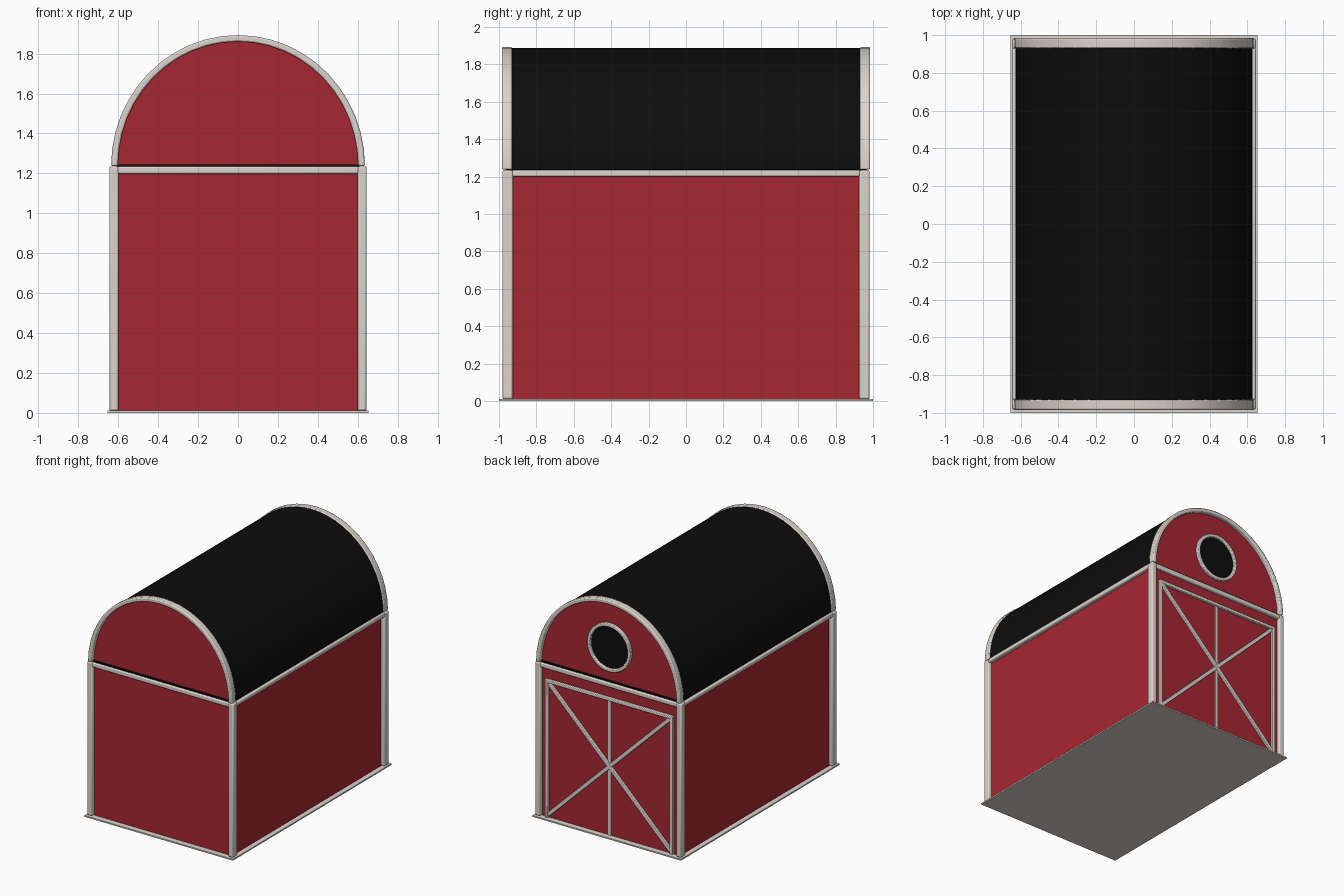
import bpy, bmesh, math
from mathutils import Matrix

if "Cube" in bpy.data.objects:
    bpy.data.objects.remove(bpy.data.objects["Cube"])


def material(name, rgb):
    m = bpy.data.materials.new(name)
    m.diffuse_color = (*rgb, 1)
    m.use_nodes = True
    m.node_tree.nodes["Principled BSDF"].inputs["Base Color"].default_value = m.diffuse_color
    return m


RED = material("barn red", (0.39, 0.02, 0.033))
WHITE = material("warm white", (0.72, 0.66, 0.61))
BLACK = material("roof black", (0.004, 0.004, 0.004))

SPRING = 1.237  # height where the arch begins


def finish(name, bm, mat, bevel=0):
    bmesh.ops.recalc_face_normals(bm, faces=bm.faces)
    me = bpy.data.meshes.new(name)
    bm.to_mesh(me)
    bm.free()
    me.materials.append(mat)
    ob = bpy.data.objects.new(name, me)
    bpy.context.collection.objects.link(ob)
    if bevel:
        mod = ob.modifiers.new("Bevel", 'BEVEL')
        mod.width, mod.segments = bevel, 2
    bpy.ops.object.select_all(action='DESELECT')
    ob.select_set(True)
    bpy.context.view_layer.objects.active = ob
    bpy.ops.object.shade_smooth_by_angle(angle=math.radians(32))
    return ob


def box(name, x, y, z, mat, bevel=0):
    """Box from (min, max) pairs."""
    bm = bmesh.new()
    size = [b - a for a, b in (x, y, z)]
    mid = [(a + b) / 2 for a, b in (x, y, z)]
    bmesh.ops.create_cube(bm, size=1, matrix=Matrix.Translation(mid) @ Matrix.Diagonal((*size, 1)))
    return finish(name, bm, mat, bevel)


def bar(name, a, b, width, y, mat, bevel=0):
    """Flat bar between two (x, z) points, spanning the y range."""
    dx, dz = b[0] - a[0], b[1] - a[1]
    rot = Matrix.Rotation(-math.atan2(dz, dx), 4, 'Y')
    mid = ((a[0] + b[0]) / 2, (y[0] + y[1]) / 2, (a[1] + b[1]) / 2)
    bm = bmesh.new()
    bmesh.ops.create_cube(bm, size=1, matrix=Matrix.Translation(mid) @ rot @
                          Matrix.Diagonal((math.hypot(dx, dz), y[1] - y[0], width, 1)))
    return finish(name, bm, mat, bevel)


def arc(rx, rz, zc, n, full=False):
    total = 2 * math.pi if full else math.pi
    return [(rx * math.cos(total * i / n), zc + rz * math.sin(total * i / n))
            for i in range(n if full else n + 1)]


def solid(name, pts, y, mat):
    """Extrude an (x, z) outline along y."""
    bm = bmesh.new()
    f = bm.faces.new([bm.verts.new((x, y[0], z)) for x, z in pts])
    ext = bmesh.ops.extrude_face_region(bm, geom=[f])['geom']
    bmesh.ops.translate(bm, vec=(0, y[1] - y[0], 0),
                        verts=[v for v in ext if isinstance(v, bmesh.types.BMVert)])
    return finish(name, bm, mat)


def band(name, outer, inner, y, mat, bevel, closed=False):
    """Frame between two matching outlines, spanning the y range."""
    bm = bmesh.new()
    secs = [[bm.verts.new((p[0], yy, p[1])) for p, yy in
             ((o, y[0]), (o, y[1]), (i, y[1]), (i, y[0]))] for o, i in zip(outer, inner)]
    pairs = list(zip(secs, secs[1:])) + ([(secs[-1], secs[0])] if closed else [])
    for s, t in pairs:
        for k in range(4):
            bm.faces.new((s[k], s[(k + 1) % 4], t[(k + 1) % 4], t[k]))
    if not closed:
        bm.faces.new(secs[0])
        bm.faces.new(secs[-1])
    ob = finish(name, bm, mat, bevel)
    ob.modifiers["Bevel"].angle_limit = math.radians(40)
    return ob


# Base and walls
box("base_plate", (-0.655, 0.655), (-1, 1), (0, 0.011), WHITE)
box("walls", (-0.615, 0.615), (-0.955, 0.955), (0.01, 1.22), RED)

# Corner posts and top beams
for sx in (-1, 1):
    xs = sorted((sx * 0.598, sx * 0.645))
    box("side_beam", xs, (-0.93, 0.93), (1.2, 1.235), WHITE, 0.008)
    for sy in (-1, 1):
        box("corner_post", xs, sorted((sy * 0.925, sy * 0.982)), (0.01, 1.235), WHITE, 0.01)
for sy in (-1, 1):
    box("end_beam", (-0.605, 0.605), sorted((sy * 0.93, sy * 0.98)), (1.198, 1.235), WHITE, 0.008)

# Arched roof and its dark floor edge
solid("roof", arc(0.628, 0.65, SPRING, 28), (-0.945, 0.945), BLACK)
box("roof_floor", (-0.61, 0.61), (-0.965, 0.965), (1.232, 1.244), BLACK)

# Gable panels and arch trims
for sy in (-1, 1):
    solid("gable_panel", arc(0.608, 0.63, SPRING + 0.008, 28),
          sorted((sy * 0.94, sy * 0.952)), RED)
    band("arch_trim", arc(0.636, 0.656, SPRING, 24), arc(0.602, 0.624, SPRING, 24),
         sorted((sy * 0.93, sy * 0.985)), WHITE, 0.008)

# Back door: frame, middle post and crossed braces
W, BOT, TOP = 0.55, 0.012, 1.1
for sx in (-1, 1):
    bar("door_side", (sx * W, BOT), (sx * W, TOP + 0.013), 0.026, (0.95, 0.977), WHITE, 0.005)
bar("door_top", (-W, TOP), (W, TOP), 0.026, (0.95, 0.977), WHITE, 0.005)
bar("door_middle", (0, BOT), (0, TOP), 0.024, (0.95, 0.963), WHITE)
for sx in (-1, 1):
    bar("door_brace", (-sx * (W - 0.01), 0.035), (sx * (W - 0.01), TOP - 0.01), 0.03,
        (0.95, 0.972 + 0.001 * sx), WHITE, 0.004)

# Round back window
ZC = 1.51
solid("window_pane", arc(0.175, 0.175, ZC, 32, True), (0.95, 0.957), BLACK)
band("window_ring", arc(0.192, 0.192, ZC, 32, True), arc(0.165, 0.165, ZC, 32, True),
     (0.945, 0.975), WHITE, 0.006, True)
